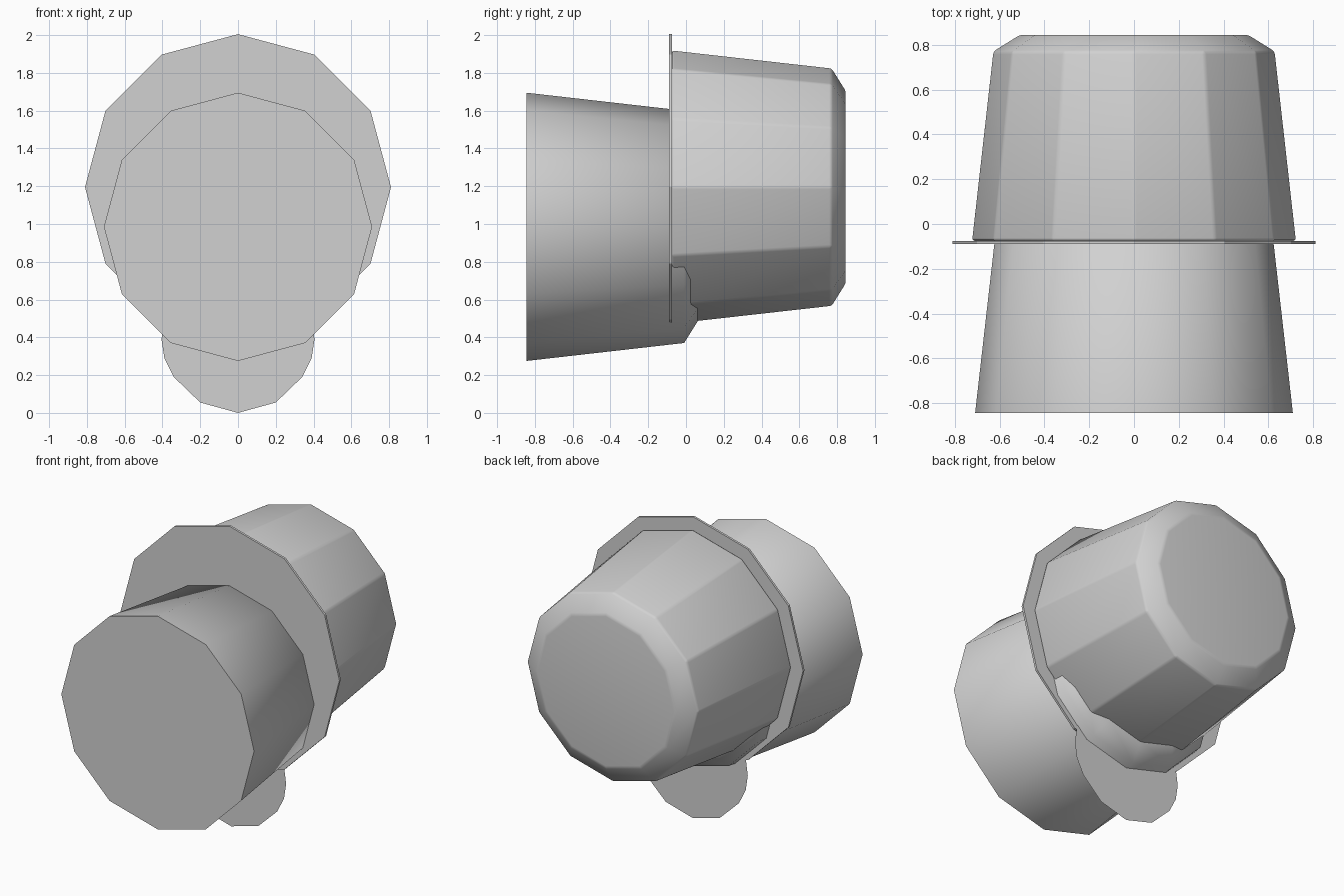
import bpy
import bmesh
import math

if "Cube" in bpy.data.objects:
    bpy.data.objects.remove(bpy.data.objects["Cube"])

SIDES = 12

grey = bpy.data.materials.new("light_grey")
grey.diffuse_color = (0.64, 0.64, 0.64, 1.0)
grey.use_nodes = True
grey.node_tree.nodes["Principled BSDF"].inputs["Base Color"].default_value = grey.diffuse_color


def lathe(name, z, profile):
    """Closed twelve-sided body along y; profile is a list of (y, radius)."""
    bm = bmesh.new()
    rings = []
    for y, r in profile:
        ring = []
        for i in range(SIDES):
            a = i * 2 * math.pi / SIDES
            ring.append(bm.verts.new((r * math.cos(a), y, z + r * math.sin(a))))
        rings.append(ring)
    for lower, upper in zip(rings, rings[1:]):
        for i in range(SIDES):
            j = (i + 1) % SIDES
            bm.faces.new((lower[i], lower[j], upper[j], upper[i]))
    bm.faces.new(rings[0])
    bm.faces.new(rings[-1])
    return finish(name, bm)


def finish(name, bm):
    bmesh.ops.recalc_face_normals(bm, faces=bm.faces)
    mesh = bpy.data.meshes.new(name)
    bm.to_mesh(mesh)
    bm.free()
    mesh.materials.append(grey)
    obj = bpy.data.objects.new(name, mesh)
    bpy.context.collection.objects.link(obj)
    return obj


def smooth(obj, degrees):
    bpy.ops.object.select_all(action='DESELECT')
    obj.select_set(True)
    bpy.context.view_layer.objects.active = obj
    bpy.ops.object.shade_smooth_by_angle(angle=math.radians(degrees))


# Front cup: tapered, with its chamfered end tucked under the rear cup
front_cup = lathe("front_cup", 0.985,
                  [(-0.845, 0.71), (-0.01, 0.615), (0.065, 0.495)])
smooth(front_cup, 60)

# Rear cup: same shape, higher up, with softened panel edges
rear_cup = lathe("rear_cup", 1.195,
                 [(-0.075, 0.725), (0.77, 0.63), (0.845, 0.51)])
bevel = rear_cup.modifiers.new("soft_edges", 'BEVEL')
bevel.width = 0.012
bevel.segments = 2
bevel.limit_method = 'ANGLE'
bevel.angle_limit = math.radians(20)
smooth(rear_cup, 60)

# Thin flange between the cups
lathe("flange_disc", 1.195, [(-0.09, 0.81), (-0.075, 0.81)])

# Flat tab hanging below the flange, with no thickness
half = [(0.2, 0.055), (0.34, 0.19), (0.39, 0.29), (0.405, 0.39),
        (0.39, 0.5), (0.34, 0.61), (0.2, 0.75)]
outline = [(0, 0)] + half + [(0, 0.8)] + [(-x, z) for x, z in reversed(half)]
bm = bmesh.new()
bm.faces.new([bm.verts.new((x, -0.072, z)) for x, z in outline])
finish("lower_tab", bm)
